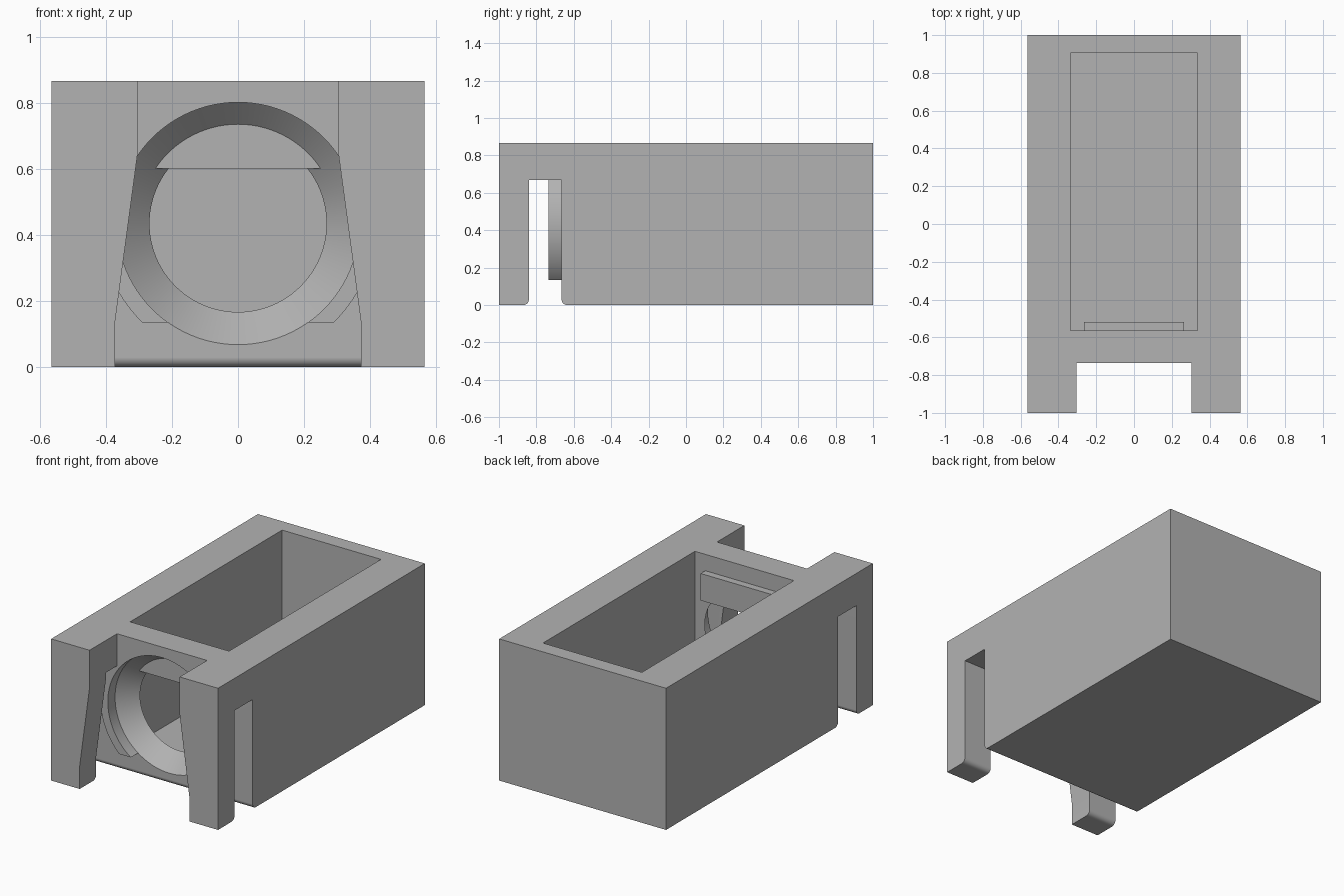
import bpy, bmesh
from math import sin, cos, pi, radians, asin
from mathutils import Vector

cube = bpy.data.objects.get("Cube")
if cube:
    bpy.data.objects.remove(cube, do_unlink=True)

grey = bpy.data.materials.new("plain_grey")
grey.use_nodes = True
COLOUR = (0.45, 0.45, 0.45, 1)
grey.diffuse_color = COLOUR
grey.node_tree.nodes["Principled BSDF"].inputs["Base Color"].default_value = COLOUR


def finish(name, bm):
    bmesh.ops.recalc_face_normals(bm, faces=bm.faces)
    mesh = bpy.data.meshes.new(name)
    bm.to_mesh(mesh)
    bm.free()
    mesh.materials.append(grey)
    ob = bpy.data.objects.new(name, mesh)
    bpy.context.collection.objects.link(ob)
    return ob


def prism(name, points, shift):
    """Extrude a closed outline of 3D points along a vector."""
    bm = bmesh.new()
    face = bm.faces.new([bm.verts.new(p) for p in points])
    out = bmesh.ops.extrude_face_region(bm, geom=[face])
    new = [v for v in out["geom"] if isinstance(v, bmesh.types.BMVert)]
    bmesh.ops.translate(bm, verts=new, vec=Vector(shift))
    return finish(name, bm)


def block(name, x, y0, y1, z0, z1):
    return prism(name, [(-x, y0, z0), (x, y0, z0), (x, y1, z0), (-x, y1, z0)],
                 (0, 0, z1 - z0))


def arc(cy, cz, r, a0, a1, n):
    angles = [a0 + (a1 - a0) * i / n for i in range(n + 1)]
    return [(cy + r * cos(a), cz + r * sin(a)) for a in angles]


def combine(target, tool, operation):
    mod = target.modifiers.new(tool.name, 'BOOLEAN')
    mod.object, mod.operation, mod.solver = tool, operation, 'EXACT'
    bpy.context.view_layer.objects.active = target
    bpy.ops.object.modifier_apply(modifier=mod.name)
    bpy.data.objects.remove(tool, do_unlink=True)


W, H = 0.565, 0.867          # half width and height
HOLE_Z, WALL_Y, SLOT_Z = 0.435, -0.665, 0.67
LEG_Y, R = -0.84, 0.03

# Body: side profile with the open slot and rounded lower slot edges
side = [(-1, 0)]
side += arc(LEG_Y - R, R, R, -pi / 2, 0, 8)
side += [(LEG_Y, SLOT_Z), (WALL_Y, SLOT_Z)]
side += arc(WALL_Y + R, R, R, pi, 1.5 * pi, 8)
side += [(1, 0), (1, H), (-1, H)]
body = prism("box_body", [(-W, y, z) for y, z in side], (2 * W, 0, 0))

# Round boss in front of the wall, cut flat below
BOSS = 0.417
low, high = asin(-0.3 / BOSS), asin(0.25 / BOSS)
outline = arc(0, HOLE_Z, BOSS, low, high, 32)
outline += arc(0, HOLE_Z, BOSS, pi - high, pi - low, 32)
boss = prism("boss", [(x, -0.735, z) for x, z in outline], (0, 0.1, 0))
combine(body, boss, 'UNION')

# Tapered gap between the two front legs
half = [(0.372, -0.1), (0.372, 0.14), (0.305, 0.64), (0.305, 1)]
gap = half + [(-x, z) for x, z in reversed(half)]
notch = prism("leg_gap", [(x, -1.1, z) for x, z in gap], (0, 0.365, 0))
combine(body, notch, 'DIFFERENCE')

# Deep storage pocket
combine(body, block("pocket", 0.335, -0.565, 0.905, 0.1, 1), 'DIFFERENCE')

# Countersunk round opening through the front wall
bm = bmesh.new()
rings = []
for y, r in [(-0.8, 0.367), (WALL_Y, 0.367), (-0.565, 0.268), (-0.5, 0.268)]:
    ring = arc(0, HOLE_Z, r, 0, 2 * pi, 96)[:-1]
    rings.append([bm.verts.new((x, y, z)) for x, z in ring])
for a, b in zip(rings, rings[1:]):
    for i in range(len(a)):
        j = (i + 1) % len(a)
        bm.faces.new((a[i], a[j], b[j], b[i]))
bm.faces.new(rings[0])
bm.faces.new(rings[-1])
combine(body, finish("round_opening", bm), 'DIFFERENCE')

# Cross bar over the top of the opening
combine(body, block("cross_bar", 0.265, -0.598, -0.52, 0.602, 0.767), 'UNION')

bpy.ops.object.select_all(action='DESELECT')
body.select_set(True)
bpy.context.view_layer.objects.active = body
bpy.ops.object.shade_smooth_by_angle(angle=radians(30))
weighted = body.modifiers.new("even_shading", 'WEIGHTED_NORMAL')
weighted.keep_sharp = True
